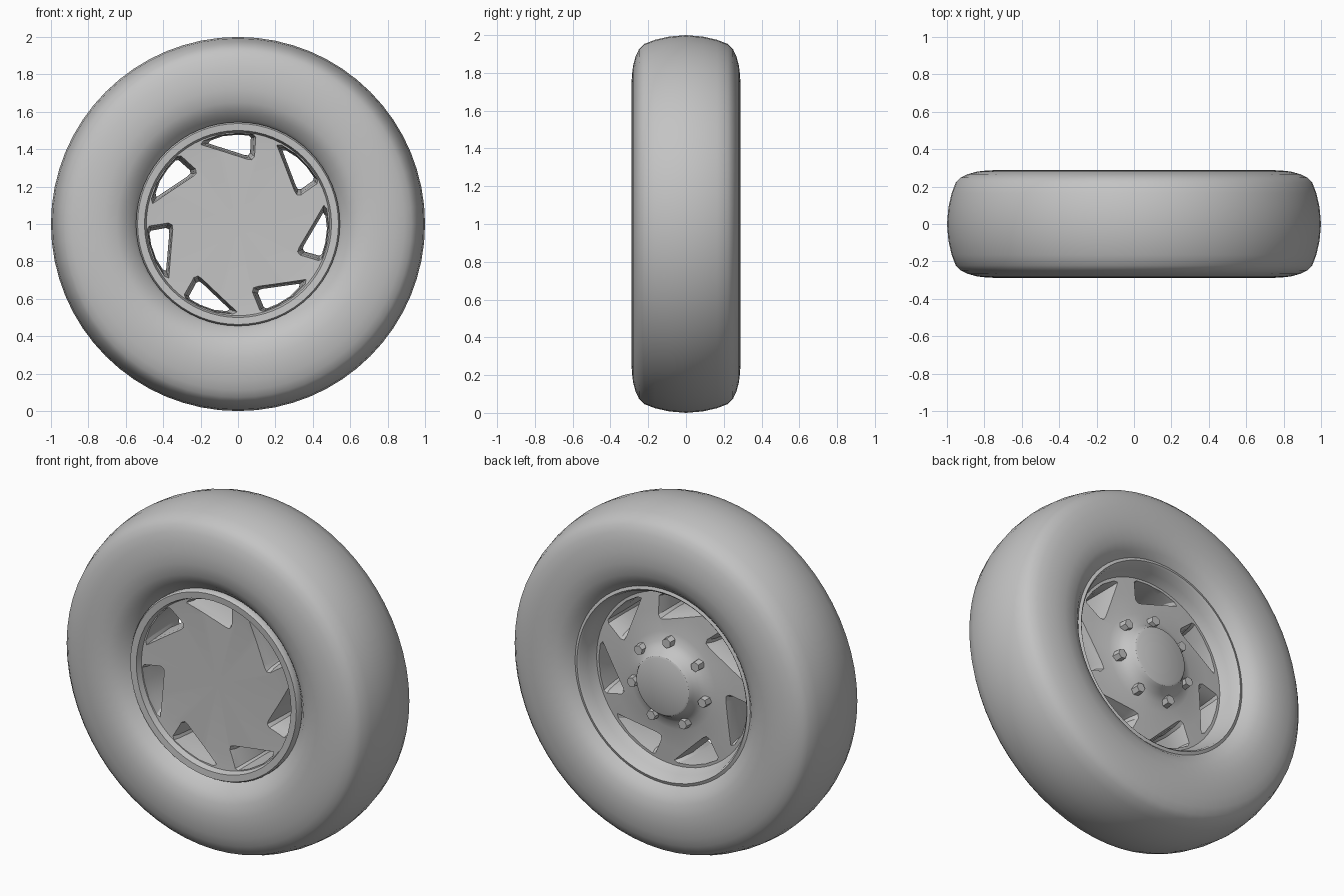
import bpy
import bmesh
import math
from mathutils import Matrix, Vector

default = bpy.data.objects.get("Cube")
if default:
    bpy.data.objects.remove(default, do_unlink=True)

SEGMENTS = 64
SPOKES = 7
AXLE = Vector((0, 0, 1))

grey = bpy.data.materials.new("plain grey")
grey.use_nodes = True
grey.diffuse_color = (0.55, 0.55, 0.55, 1)
bsdf = next(n for n in grey.node_tree.nodes if n.type == 'BSDF_PRINCIPLED')
bsdf.inputs["Base Color"].default_value = grey.diffuse_color
bsdf.inputs["Roughness"].default_value = 0.6


def finish(bm, name):
    """Turn a bmesh into an object standing at axle height."""
    bmesh.ops.recalc_face_normals(bm, faces=bm.faces)
    mesh = bpy.data.meshes.new(name)
    bm.to_mesh(mesh)
    bm.free()
    mesh.materials.append(grey)
    obj = bpy.data.objects.new(name, mesh)
    obj.location = AXLE
    bpy.context.collection.objects.link(obj)
    return obj


def smooth(obj, degrees):
    obj.data.shade_smooth()
    obj.data.set_sharp_from_angle(angle=math.radians(degrees))


def lathe(name, profile):
    """Revolve a closed (radius, y) profile about the axle."""
    bm = bmesh.new()
    verts = [bm.verts.new((0, y, r)) for r, y in profile]
    on_axis = profile[0][0] == 0
    edges = [bm.edges.new(pair) for pair in zip(verts, verts[1:])]
    if not on_axis:
        edges.append(bm.edges.new((verts[-1], verts[0])))
    bmesh.ops.spin(bm, geom=verts + edges, cent=(0, 0, 0), axis=(0, 1, 0),
                   angle=math.tau, steps=SEGMENTS, use_duplicate=False)
    bmesh.ops.remove_doubles(bm, verts=bm.verts, dist=0.0005)
    return finish(bm, name)


# Tyre: half of the section is mirrored across the centre plane
half = [(0.53, 0.17), (0.56, 0.208), (0.60, 0.25), (0.65, 0.276),
        (0.72, 0.288), (0.78, 0.287), (0.84, 0.28), (0.89, 0.266),
        (0.927, 0.248), (0.953, 0.222), (0.975, 0.165), (0.992, 0.09)]
tyre = lathe("tyre", half + [(1.0, 0)] + [(r, -y) for r, y in reversed(half)])
smooth(tyre, 50)

# Rim: flat front disc, outer lips, dished back and raised hub
rim = lathe("rim", [
    (0, -0.185), (0.40, -0.185), (0.49, -0.192), (0.50, -0.225),
    (0.537, -0.228), (0.545, -0.215), (0.545, -0.17), (0.52, -0.12),
    (0.52, 0.12), (0.568, 0.18), (0.568, 0.215), (0.55, 0.222),
    (0.54, 0.212), (0.525, 0.16), (0.50, 0.112), (0.40, 0.12),
    (0.28, 0.13), (0.23, 0.143), (0.20, 0.165), (0.182, 0.195),
    (0.17, 0.215), (0.16, 0.22), (0, 0.22)])

# Window cutter: a tapered opening, narrowest halfway through
outline = [(-0.20, 0.425), (-0.185, 0.445), (-0.10, 0.475), (0, 0.485),
           (0.08, 0.48), (0.095, 0.465), (0.09, 0.36), (0.075, 0.342),
           (0.05, 0.345)]
centre = Vector((-0.02, 0.45))
bm = bmesh.new()
for k in range(SPOKES):
    turn = Matrix.Rotation(math.tau * k / SPOKES, 4, 'Y')
    rings = []
    for y, scale in ((-0.3, 1), (-0.19, 1), (-0.15, 0.9), (0, 0.77),
                     (0.08, 0.88), (0.125, 1.03), (0.3, 1.03)):
        points = [centre + (Vector(p) - centre) * scale for p in outline]
        rings.append([bm.verts.new(turn @ Vector((p.x, y, p.y))) for p in points])
    for a, b in zip(rings, rings[1:]):
        for i in range(len(a)):
            j = (i + 1) % len(a)
            bm.faces.new((a[i], a[j], b[j], b[i]))
    bm.faces.new(rings[0])
    bm.faces.new(rings[-1])
cutter = finish(bm, "window_cutter")
cutter.hide_render = True

cut = rim.modifiers.new("windows", 'BOOLEAN')
cut.object = cutter
cut.operation = 'DIFFERENCE'
cut.solver = 'EXACT'
bpy.context.view_layer.update()
depsgraph = bpy.context.evaluated_depsgraph_get()
opened = bpy.data.meshes.new_from_object(rim.evaluated_get(depsgraph))
rim.modifiers.clear()
rim.data = opened
bpy.data.objects.remove(cutter, do_unlink=True)
smooth(rim, 32)

# Wheel nuts around the hub
for k in range(SPOKES):
    bm = bmesh.new()
    bmesh.ops.create_cone(bm, cap_ends=True, segments=6, radius1=0.033,
                          radius2=0.028, depth=0.075,
                          matrix=Matrix.Rotation(-math.pi / 2, 4, 'X'))
    bmesh.ops.translate(bm, verts=bm.verts, vec=(0, 0.143, 0.235))
    bmesh.ops.rotate(bm, verts=bm.verts, cent=(0, 0, 0),
                     matrix=Matrix.Rotation(math.tau * k / SPOKES, 3, 'Y'))
    finish(bm, f"wheel_nut_{k + 1}")
